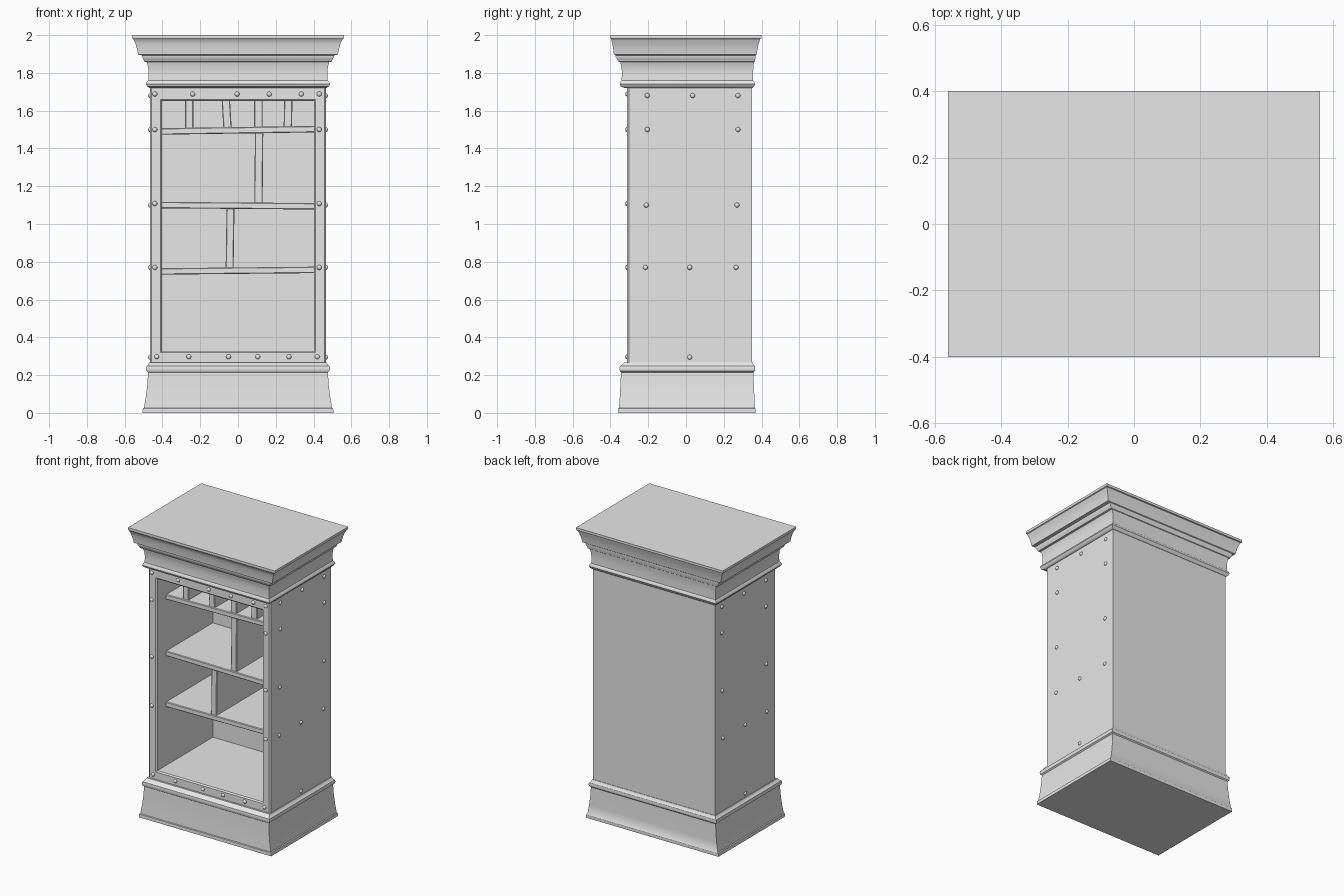
import bpy, bmesh, math
from mathutils import Matrix, Vector

cube = bpy.data.objects.get("Cube")
if cube:
    bpy.data.objects.remove(cube, do_unlink=True)

grey = bpy.data.materials.new("plain grey")
grey.use_nodes = True
grey.diffuse_color = (0.8, 0.8, 0.8, 1)
grey.node_tree.nodes["Principled BSDF"].inputs["Base Color"].default_value = (0.8, 0.8, 0.8, 1)


def finish(name, bm, smooth=True):
    bmesh.ops.recalc_face_normals(bm, faces=bm.faces)
    mesh = bpy.data.meshes.new(name)
    bm.to_mesh(mesh)
    bm.free()
    mesh.materials.append(grey)
    obj = bpy.data.objects.new(name, mesh)
    bpy.context.collection.objects.link(obj)
    if smooth:
        bpy.ops.object.select_all(action="DESELECT")
        obj.select_set(True)
        bpy.context.view_layer.objects.active = obj
        bpy.ops.object.shade_smooth_by_angle(angle=math.radians(35))
    return obj


def loft(name, rings):
    """Bridge a chain of four-cornered rings and cap both ends."""
    bm = bmesh.new()
    loops = [[bm.verts.new(p) for p in ring] for ring in rings]
    for a, b in zip(loops, loops[1:]):
        for i in range(4):
            j = (i + 1) % 4
            bm.faces.new((a[i], a[j], b[j], b[i]))
    bm.faces.new(loops[0])
    bm.faces.new(loops[-1])
    return finish(name, bm)


def level(z, x, front, back):
    return [(-x, front, z), (x, front, z), (x, back, z), (-x, back, z)]


def upright(y, x, low, high):
    return [(-x, y, low), (x, y, low), (x, y, high), (-x, y, high)]


def board(name, x, y, z, size, tilt=0):
    bm = bmesh.new()
    bmesh.ops.create_cube(bm, size=1, matrix=Matrix.Diagonal((*size, 1)))
    bmesh.ops.bevel(bm, geom=bm.edges[:], offset=0.004, segments=1, affect="EDGES")
    obj = finish(name, bm, False)
    obj.location = (x, y, z)
    obj.rotation_euler.y = tilt
    return obj


# Flared plinth with a bead on top: height, half width, front, back
loft("plinth", [level(*r) for r in (
    (0, 0.505, -0.36, 0.368), (0.022, 0.504, -0.359, 0.368),
    (0.026, 0.498, -0.355, 0.365), (0.09, 0.487, -0.35, 0.362),
    (0.15, 0.48, -0.347, 0.359), (0.215, 0.476, -0.344, 0.357),
    (0.222, 0.485, -0.35, 0.364), (0.235, 0.488, -0.352, 0.366),
    (0.247, 0.485, -0.35, 0.364), (0.253, 0.476, -0.342, 0.358),
    (0.268, 0.47, -0.325, 0.353))])

# Hollow cabinet: outer shell, chamfered front frame and recess
loft("cabinet", [upright(*r) for r in (
    (0.35, 0.466, 0.23, 1.76), (-0.303, 0.466, 0.23, 1.76),
    (-0.312, 0.457, 0.24, 1.75), (-0.312, 0.41, 0.32, 1.66),
    (-0.304, 0.402, 0.328, 1.652), (0.3, 0.402, 0.328, 1.652))])

# Crown moulding with bead, cove frieze and flared cap
loft("crown", [level(*r) for r in (
    (1.72, 0.468, -0.325, 0.352), (1.728, 0.48, -0.345, 0.36),
    (1.741, 0.487, -0.351, 0.366), (1.754, 0.482, -0.347, 0.362),
    (1.76, 0.475, -0.341, 0.356), (1.80, 0.473, -0.339, 0.355),
    (1.835, 0.476, -0.342, 0.357), (1.857, 0.484, -0.348, 0.36),
    (1.86, 0.496, -0.358, 0.364), (1.872, 0.5, -0.364, 0.366),
    (1.885, 0.508, -0.372, 0.369), (1.893, 0.508, -0.372, 0.369),
    (1.897, 0.529, -0.382, 0.374), (1.925, 0.534, -0.385, 0.378),
    (1.955, 0.543, -0.39, 0.385), (1.98, 0.555, -0.397, 0.393),
    (1.983, 0.561, -0.4, 0.4), (2.0, 0.561, -0.4, 0.4))])

# Shelves, each slightly out of level
for name, z, tilt in (("top_shelf", 1.496, -0.015),
                      ("middle_shelf", 1.097, 0.008),
                      ("lower_shelf", 0.753, -0.01)):
    board(name, 0, 0.05, z, (0.825, 0.52, 0.034), tilt)

# Upright dividers between the shelves
for i, (x, tilt) in enumerate(((-0.258, 0), (-0.06, -0.06), (0.108, 0), (0.265, 0.02))):
    board(f"top_divider_{i + 1}", x, 0.052, 1.583, (0.044, 0.51, 0.16), tilt)
board("middle_divider", 0.11, 0.052, 1.295, (0.044, 0.51, 0.375), 0.01)
board("lower_divider", -0.042, 0.052, 0.925, (0.042, 0.51, 0.325), 0.015)

# Domed rivets on the front frame and both sides
rivets = bmesh.new()


def rivet(point, normal):
    turn = Vector((0, 0, 1)).rotation_difference(Vector(normal)).to_matrix().to_4x4()
    place = Matrix.Translation(point) @ turn @ Matrix.Diagonal((1, 1, 0.75, 1))
    bmesh.ops.create_uvsphere(rivets, u_segments=12, v_segments=8, radius=0.013, matrix=place)


front_rows = {1.688: (-0.44, -0.24, -0.005, 0.165, 0.335, 0.43),
              1.5: (-0.44, 0.43), 1.108: (-0.44, 0.43), 0.77: (-0.44, 0.43),
              0.297: (-0.43, -0.26, -0.05, 0.105, 0.27, 0.42)}
for z, row in front_rows.items():
    for x in row:
        rivet((x, -0.312, z), (0, -1, 0))

side_rows = {1.68: (-0.205, 0.035, 0.275), 1.5: (-0.205, 0.275),
             1.1: (-0.21, 0.27), 0.77: (-0.215, 0.02, 0.265), 0.295: (0.02,)}
for side in (-1, 1):
    for z, row in side_rows.items():
        for y in row:
            rivet((side * 0.466, y, z), (side, 0, 0))
finish("rivets", rivets)
